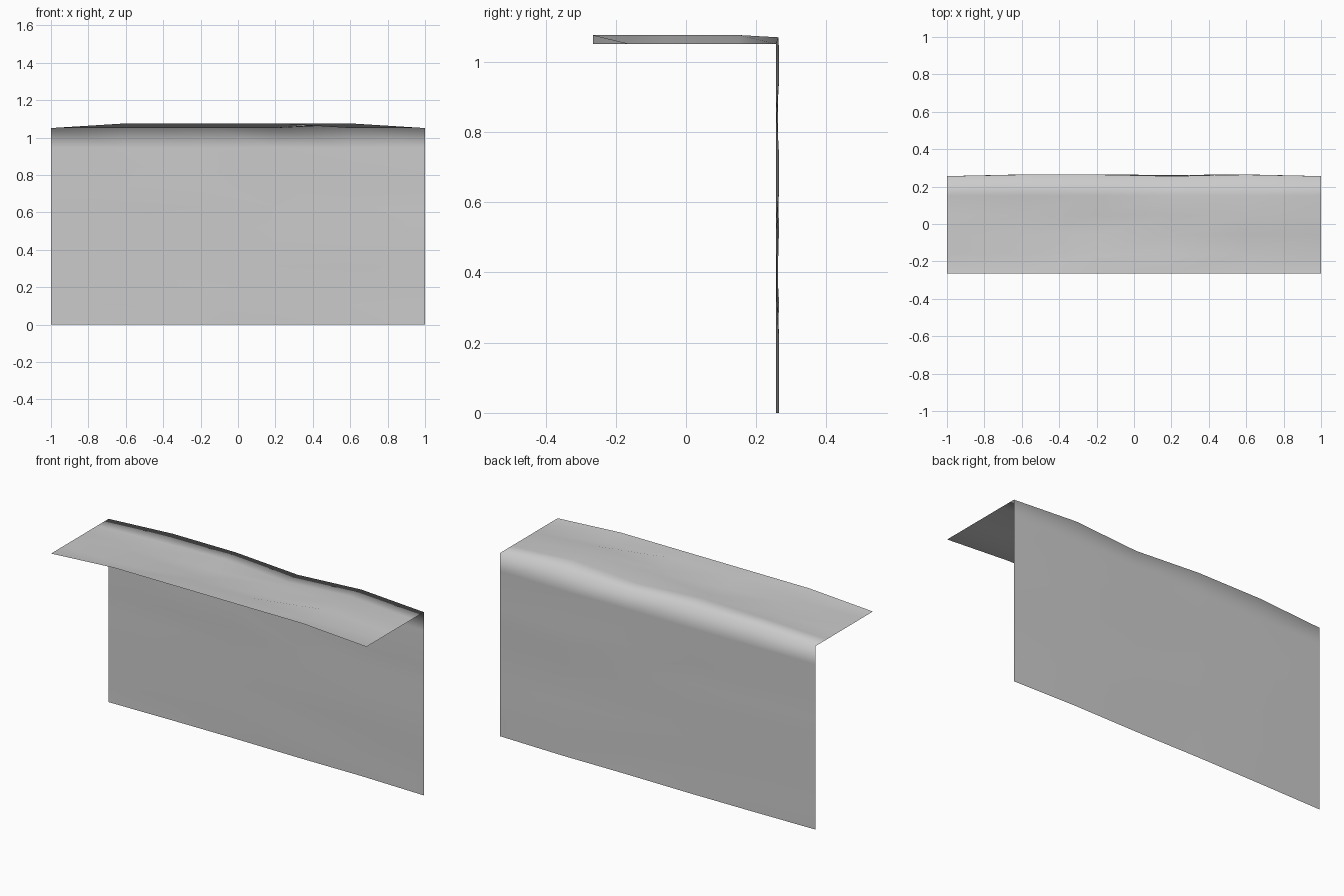
import bpy, bmesh, random

if "Cube" in bpy.data.objects:
    bpy.data.objects.remove(bpy.data.objects["Cube"])

random.seed(4)
XS = [-1 + 0.4 * i for i in range(6)]
TOP_ROWS, WALL_ROWS = 5, 10
Y_FRONT, Y_BACK, Z_TOP, RIPPLE = -0.265, 0.256, 1.051, 0.025

# Ripple of the top sheet, front row to fold (share of full height per column)
ripple = [(0, 1, 1, 1, 1, 0),
          (0, 0, 1, 1, 0, 0),
          (0, 1, 0, 0, 1, 0),
          (0, 0, 0, 1, 1, 0),
          (0, .6, 1, 0, 1, 0),
          (0, .75, .75, 0, .75, 0)]

bm = bmesh.new()
rows = []

# Flat top panel, ending at the fold
for r, heights in enumerate(ripple):
    t = r / TOP_ROWS
    y = Y_FRONT + (Y_BACK - Y_FRONT) * t
    rows.append([bm.verts.new((x, y + (0.008 if r == TOP_ROWS and h else 0),
                               Z_TOP + RIPPLE * h))
                 for x, h in zip(XS, heights)])

# Hanging back panel, gently buckled, with straight side edges
for r in range(1, WALL_ROWS + 1):
    z = Z_TOP * (1 - r / WALL_ROWS)
    rows.append([bm.verts.new((x, Y_BACK + (0 if abs(x) > 0.9 else random.choice((0.003, 0.006, 0.009))), z))
                 for x in XS])

# Skin the sheet
for a, b in zip(rows, rows[1:]):
    for i in range(5):
        bm.faces.new((a[i], a[i + 1], b[i + 1], b[i]))
for f in bm.faces:
    f.smooth = True

mesh = bpy.data.meshes.new("folded_sheet")
bm.to_mesh(mesh)
bm.free()
obj = bpy.data.objects.new("folded_sheet", mesh)
bpy.context.collection.objects.link(obj)
